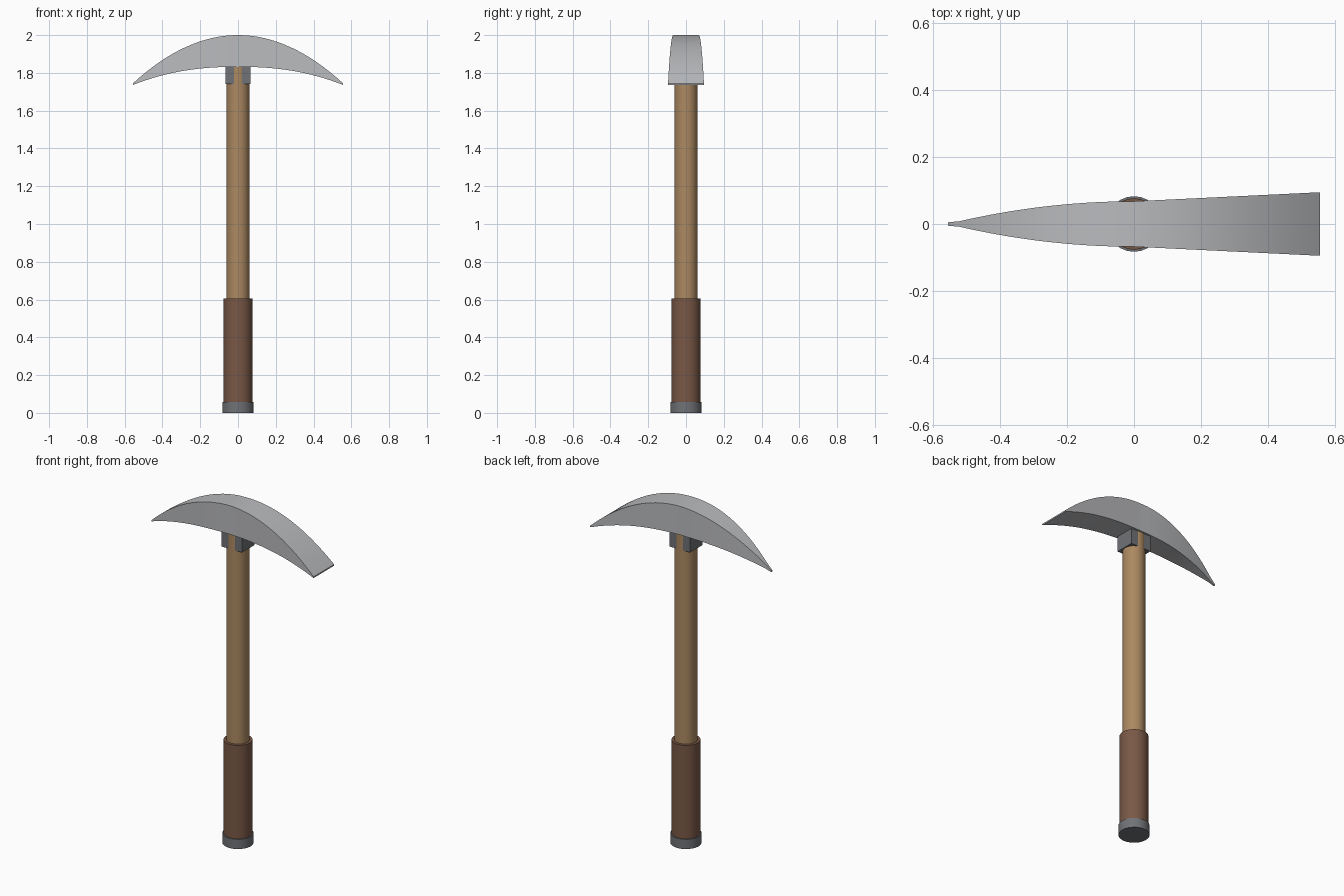
import bpy, bmesh, math

if "Cube" in bpy.data.objects:
    bpy.data.objects.remove(bpy.data.objects["Cube"])


def lin(c):
    c /= 255
    return c / 12.92 if c <= 0.04045 else ((c + 0.055) / 1.055) ** 2.4


def material(name, r, g, b):
    m = bpy.data.materials.new(name)
    m.diffuse_color = (lin(r), lin(g), lin(b), 1)
    m.use_nodes = True
    m.node_tree.nodes["Principled BSDF"].inputs["Base Color"].default_value = m.diffuse_color
    return m


STEEL = material("light steel", 186, 187, 190)
IRON = material("dark iron", 112, 114, 118)
WOOD = material("wood", 172, 137, 98)
LEATHER = material("brown leather", 121, 88, 70)


def finish(obj, name, mat):
    obj.name = name
    obj.data.materials.append(mat)
    bpy.ops.object.select_all(action='DESELECT')
    obj.select_set(True)
    bpy.context.view_layer.objects.active = obj
    bpy.ops.object.shade_smooth_by_angle(angle=math.radians(30))


def cylinder(name, radius, z0, z1, mat):
    bpy.ops.mesh.primitive_cylinder_add(vertices=24, radius=radius, depth=z1 - z0,
                                        location=(0, 0, (z0 + z1) / 2))
    finish(bpy.context.object, name, mat)


# Shaft, grip and pommel
cylinder("handle", 0.061, 0.03, 1.90, WOOD)
cylinder("grip", 0.077, 0.05, 0.605, LEATHER)
cylinder("end_cap", 0.083, 0.0, 0.057, IRON)

# Collar block under the head; the round shaft shows through front and back
bpy.ops.mesh.primitive_cube_add(size=1, location=(0, 0, 1.80))
collar = bpy.context.object
collar.scale = (0.132, 0.114, 0.12)
bpy.ops.object.transform_apply(location=False, rotation=False, scale=True)
finish(collar, "collar", IRON)

# Curved head: pick point on the left, wide blade on the right
HALF, STEPS = 0.557, 32
bm = bmesh.new()
rings = []
for i in range(STEPS + 1):
    t = -1 + 2 * i / STEPS
    x = HALF * t
    top = 2.0 - 0.256 * t * t
    bottom = 1.832 - 0.096 * abs(t) ** 2.3
    w = 0.068 + 0.027 * t if t > 0 else max(0.005, 0.068 * (1 - t * t))
    rings.append([bm.verts.new((x, y, z)) for y, z in
                  ((-w, bottom), (w, bottom), (w, top), (-w, top))])
for a, b in zip(rings, rings[1:]):
    for k in range(4):
        n = (k + 1) % 4
        bm.faces.new((a[k], a[n], b[n], b[k]))
bm.faces.new(rings[0])
bm.faces.new(rings[-1])
bmesh.ops.recalc_face_normals(bm, faces=bm.faces)
mesh = bpy.data.meshes.new("pick_head")
bm.to_mesh(mesh)
bm.free()
head = bpy.data.objects.new("pick_head", mesh)
bpy.context.collection.objects.link(head)
finish(head, "pick_head", STEEL)
